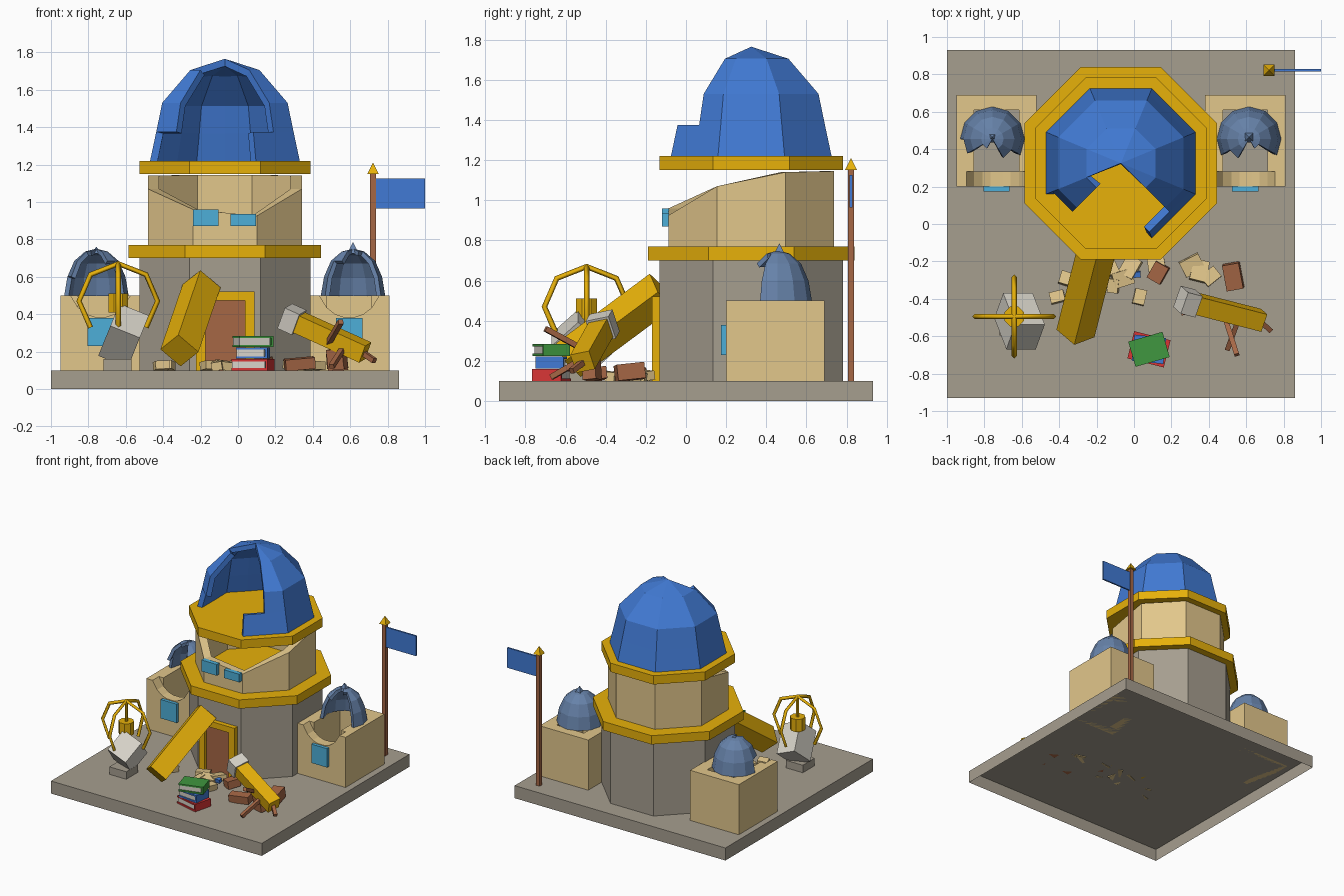
import bpy, bmesh, random
from math import radians, cos, sin, pi
from mathutils import Vector, Matrix, Euler

cube = bpy.data.objects.get("Cube")
if cube:
    bpy.data.objects.remove(cube)
random.seed(4)


def material(name, *rgb):
    m = bpy.data.materials.new(name)
    m.use_nodes = True
    m.diffuse_color = (*rgb, 1)
    m.node_tree.nodes["Principled BSDF"].inputs["Base Color"].default_value = (*rgb, 1)
    return m


STONE = material("grey stone", .38, .342, .275)
TAN = material("tan plaster", .76, .57, .26)
GOLD = material("gold", .80, .44, .003)
BLUE = material("royal blue", .053, .195, .66)
SLATE = material("slate blue", .135, .225, .40)
SKY = material("sky blue glass", .075, .43, .69)
BROWN = material("brown wood", .38, .135, .06)
PALE = material("pale grey", .68, .65, .58)
RED = material("red cover", .68, .035, .035)
GREEN = material("green cover", .05, .31, .05)


def mesh(name, verts, faces, mat, fix_normals=True):
    bm = bmesh.new()
    vs = [bm.verts.new(v) for v in verts]
    for f in faces:
        bm.faces.new([vs[i] for i in f])
    bmesh.ops.remove_doubles(bm, verts=bm.verts, dist=1e-5)
    if fix_normals:
        bmesh.ops.recalc_face_normals(bm, faces=bm.faces)
    me = bpy.data.meshes.new(name)
    bm.to_mesh(me)
    bm.free()
    me.materials.append(mat)
    ob = bpy.data.objects.new(name, me)
    bpy.context.collection.objects.link(ob)
    return ob


def prism(name, pts, lo, hi, mat, axis="z", bottom=True):
    """Extrude an outline along z, or an x-z outline along y."""
    place = (lambda p, h: (p[0], p[1], h)) if axis == "z" else (lambda p, h: (p[0], h, p[1]))
    n = len(pts)
    verts = [place(p, h) for h in (lo, hi) for p in pts]
    faces = [(i, (i + 1) % n, (i + 1) % n + n, i + n) for i in range(n)] + [range(n, 2 * n)]
    if bottom:
        faces.append(range(n - 1, -1, -1))
    return mesh(name, verts, faces, mat, axis != "z")


def box(name, centre, size, mat, rot=(0, 0, 0)):
    x, y, z = (s / 2 for s in size)
    ob = prism(name, [(-x, -y), (x, -y), (x, y), (-x, y)], -z, z, mat)
    ob.data.transform(Matrix.Translation(centre) @ Euler([radians(a) for a in rot]).to_matrix().to_4x4())
    return ob


def span(name, lo, hi, mat):
    lo, hi = Vector(lo), Vector(hi)
    return box(name, (lo + hi) / 2, hi - lo, mat)


def beam(name, a, b, width, mat, roll=0):
    a, b = Vector(a), Vector(b)
    ob = box(name, (0, 0, 0), (width, width, (b - a).length), mat)
    turn = (b - a).to_track_quat("Z", "Y").to_matrix().to_4x4()
    ob.data.transform(Matrix.Translation((a + b) / 2) @ turn @ Matrix.Rotation(radians(roll), 4, "Z"))
    return ob


def polygon(cx, cy, r, n, start):
    return [(cx + r * cos(start + 2 * pi * k / n), cy + r * sin(start + 2 * pi * k / n)) for k in range(n)]


def pyramid(name, x, y, half, z, tip, mat):
    verts = [(px, py, z) for px, py in polygon(x, y, half / cos(pi / 4), 4, pi / 4)] + [(x, y, tip)]
    return mesh(name, verts, [(0, 1, 2, 3)] + [(k, (k + 1) % 4, 4) for k in range(4)], mat)


TX, TY = -.07, .325     # tower axis


def octagon(apothem):
    return polygon(TX, TY, apothem / cos(pi / 8), 8, pi / 8)


def broken_dome(name, cx, cy, rings, cols, start, gaps, thick, mat, flat=1):
    """Dome shell; gaps lists the missing columns of each row, flat pulls odd columns in."""
    verts, faces = [], []
    for r, z in rings:
        for c in range(cols):
            a = radians(start) + 2 * pi * c / cols
            rr = r * (flat if c % 2 else 1)
            verts.append((cx + rr * cos(a), cy + rr * sin(a), z))
    for row, missing in enumerate(gaps):
        for c in range(cols):
            if c not in missing:
                i, j = row * cols + c, row * cols + (c + 1) % cols
                top = (j + cols, i + cols) if rings[row + 1][0] else (i + cols,)
                faces.append((i, j, *top))
    ob = mesh(name, verts, faces, mat, False)
    mod = ob.modifiers.new("thickness", "SOLIDIFY")
    mod.thickness, mod.offset = thick, -1
    return ob


# Ground slab, open underneath, and main tower
prism("ground_slab", [(-1, -.931), (.862, -.931), (.862, .931), (-1, .931)], 0, .1, STONE, bottom=False)
prism("lower_tower", octagon(.457), .1, .7, STONE)
prism("lower_ledge", octagon(.515), .7, .77, GOLD)
prism("upper_ledge", octagon(.457), 1.15, 1.22, GOLD)

# Broken upper wall, lower towards the front
heights = [1.14, 1.145, 1.145, 1.14, 1.07, .96, .925, 1.07]
outer, inner = octagon(.412), octagon(.352)
verts = []
for (ox, oy), (ix, iy), h in zip(outer, inner, heights):
    verts += [(ox, oy, .77), (ox, oy, h), (ix, iy, h), (ix, iy, .77)]
faces = [(4 * k + s, 4 * k + (s + 1) % 4, (4 * k + 4) % 32 + (s + 1) % 4, (4 * k + 4) % 32 + s)
         for k in range(8) for s in range(4)]
mesh("broken_upper_wall", verts, faces, TAN)
span("upper_window_right", (-.24, -.12, .87), (-.105, -.085, .96), SKY)
span("upper_window_left", (-.04, -.12, .87), (.095, -.085, .935), SKY)

# Main dome with the torn opening
profile = [(a / cos(pi / 8), z) for a, z in [(.4, 1.22), (.367, 1.375), (.335, 1.53), (.185, 1.705), (0, 1.765)]]
broken_dome("main_dome", TX, TY, profile, 16, -112.5,
            [(0, 1, 14, 15), (0, 1, 2, 15), (0, 1, 2, 15), (0, 1, 2, 14, 15)], .04, BLUE, cos(pi / 8))

# Doorway
for name, x in (("right", -.225), ("left", .037)):
    span("door_post_" + name, (x, -.17, .1), (x + .05, -.12, .52), GOLD)
span("door_lintel", (-.175, -.17, .472), (.037, -.12, .52), GOLD)
span("door", (-.175, -.15, .1), (.037, -.12, .472), BROWN)

# Side buildings: hollow walls, scalloped front, window and cracked dome
for side, x, dome_x in (("right", -.735, -.757), ("left", .595, .615)):
    w, t = .215, .12
    walls = [(-w, .28), (-t, .28), (-t, .61), (t, .61), (t, .28), (w, .28), (w, .69), (-w, .69)]
    prism("annex_walls_" + side, [(x + px, py) for px, py in reversed(walls)], .1, .5, TAN)
    half = [(.16, .5), (.12, .435), (.075, .4), (.032, .386)]
    scallop = [(-dx, z) for dx, z in half] + half[::-1]
    front = [(w, .5), (w, .1), (-w, .1), (-w, .5)] + scallop
    prism("annex_front_" + side, [(x + px, z) for px, z in front], .2, .28, TAN, "y")
    span("annex_window_" + side, (x - .07, .175, .23), (x + .07, .2, .38), SKY)
    torn = (0, 1, 2, 10, 11) if side == "right" else (0, 1, 2, 11)
    broken_dome("annex_dome_" + side, dome_x, .455,
                [(.172, .5), (.155, .6), (.118, .685), (.06, .735), (0, .75)], 12, -120,
                [torn, (0, 1, 2, 11), (0, 1, 11) if side == "right" else (0, 1, 2), (0, 1)], .025, SLATE)
    pyramid("annex_spike_" + side, dome_x, .465, .03, .725, .76 if side == "right" else .785, SLATE)

# Flag
span("flag_pole", (.707, .807, .1), (.737, .837, 1.15), BROWN)
pyramid("pole_finial", .722, .822, .03, 1.15, 1.21, GOLD)
span("flag", (.735, .815, .965), (1, .828, 1.125), BLUE)

# Large fallen tube leaning on the tower
beam("large_fallen_tube", (-.313, -.585, .205), (-.195, -.12, .55), .147, GOLD, 50)

# Small telescope with its pale end and wooden legs
a, b = Vector((.25, -.405, .39)), Vector((.68, -.515, .195))
beam("telescope_tube", a.lerp(b, .12), b, .1, GOLD, 12)
beam("telescope_end", a, a.lerp(b, .18), .122, PALE, 12)
for i, (p, q) in enumerate([((.48, -.48, .24), (.55, -.7, .36)),
                            ((.57, -.48, .23), (.5, -.67, .12)),
                            ((.63, -.48, .22), (.73, -.57, .15))]):
    beam(f"telescope_leg_{i + 1}", p, q, .027, BROWN)

# Armillary sphere on its toppled pedestal
AX, AY, AZ = -.64, -.495, .47
for name, dx, dy in (("ring_side", 1, 0), ("ring_fore", 0, 1)):
    cu = bpy.data.curves.new(name, "CURVE")
    cu.dimensions = "3D"
    cu.bevel_depth, cu.bevel_resolution, cu.use_fill_caps = .014, 0, True
    angles = [radians(-45 + 45 * k) for k in range(7)]
    sp = cu.splines.new("POLY")
    sp.points.add(len(angles) - 1)
    for p, t in zip(sp.points, angles):
        p.co = (AX + dx * .21 * cos(t), AY + dy * .21 * cos(t), AZ + .2 * sin(t), 1)
    cu.materials.append(GOLD)
    bpy.context.collection.objects.link(bpy.data.objects.new(name, cu))
prism("armillary_core", polygon(AX, AY, .057, 8, pi / 8), .41, .51, GOLD)
prism("armillary_rod", polygon(AX, AY, .012, 6, 0), .38, .67, GOLD)
box("toppled_pedestal", (-.612, -.52, .285), (.17, .185, .24), PALE, (44, 22, 0))
box("pedestal_foot", (-.645, -.52, .13), (.15, .15, .06), STONE)

# Stack of books
for name, mat, z, w, d, turn in (("red", RED, .1, .2, .15, -14),
                                 ("blue", BLUE, .162, .17, .14, -6),
                                 ("green", GREEN, .224, .19, .14, 16)):
    rot = Matrix.Rotation(radians(turn), 3, "Z")

    def part(label, off, size, m):
        box(f"{name}_book_{label}", Vector((.08, -.67, z)) + rot @ Vector(off), size, m, (0, 0, turn))
    part("lower_cover", (0, 0, .006), (w, d, .012), mat)
    part("upper_cover", (0, 0, .054), (w, d, .012), mat)
    part("spine", (w / 2 - .006, 0, .03), (.012, d, .036), mat)
    part("pages", (-.008, 0, .03), (w - .02, d - .015, .036), PALE)

# Rubble
tan_spots = [(-.41, -.39), (-.37, -.29), (-.14, -.24), (-.11, -.33), (-.06, -.29), (.03, -.39), (-.02, -.23),
             (.12, -.22), (.31, -.22), (.35, -.25), (.41, -.28)]
for i, (x, y) in enumerate(tan_spots):
    s = random.uniform(.05, .09)
    box(f"tan_rubble_{i + 1}", (x, y, .125), (s * 1.3, s, .045), TAN,
        (random.uniform(-12, 12), random.uniform(-12, 12), random.uniform(0, 90)))
for i, (x, y, sx, sy, sz, turn) in enumerate([(.13, -.26, .08, .1, .06, -30), (.53, -.28, .09, .14, .08, 10),
                                              (.33, -.44, .16, .07, .06, 8), (.53, -.47, .09, .07, .11, -20)]):
    box(f"brown_rubble_{i + 1}", (x, y, .105 + sz / 2), (sx, sy, sz), BROWN, (6, -5, turn))
box("blue_fragment", (.01, -.27, .125), (.05, .03, .03), BLUE, (10, 0, 5))
